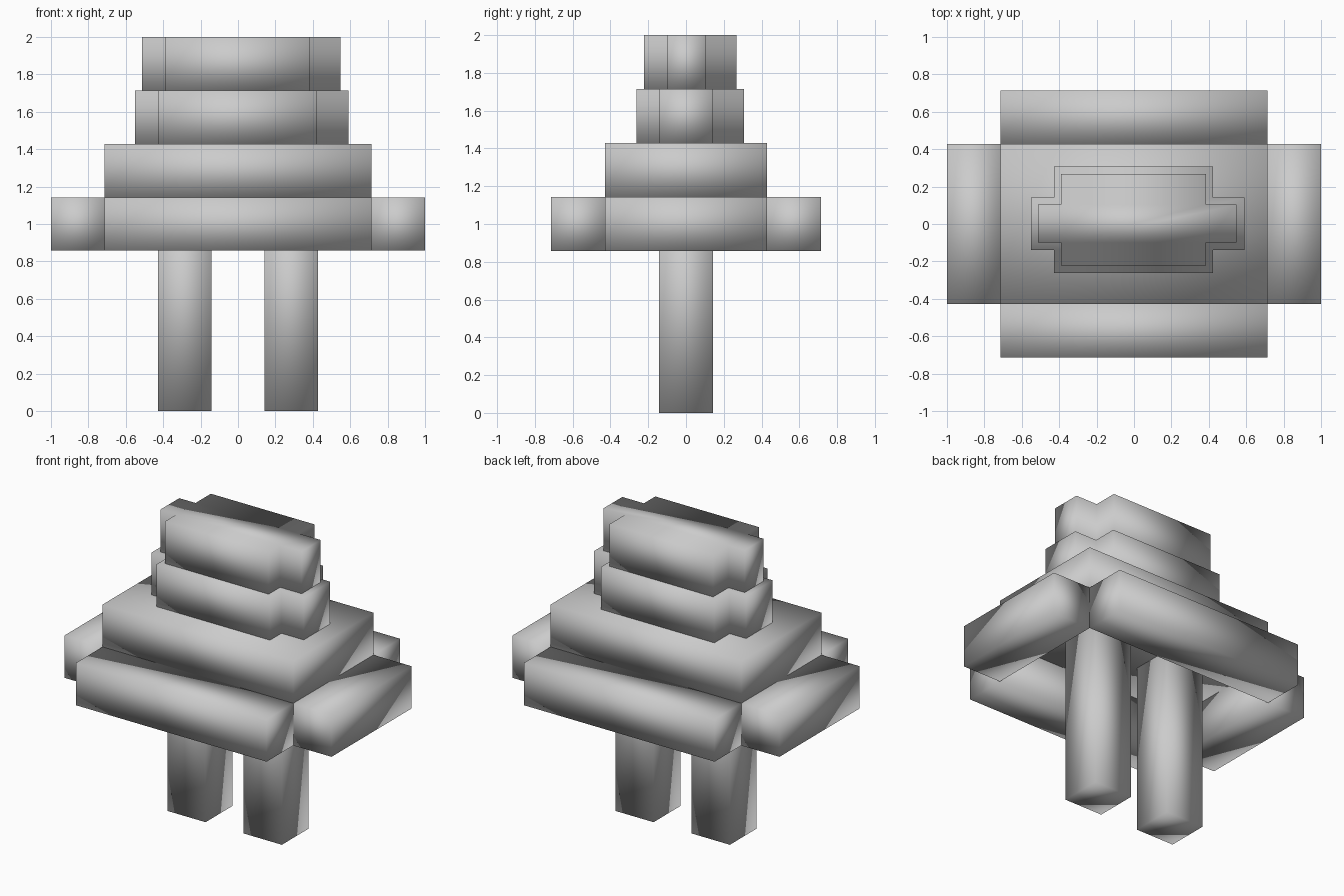
import bpy
import bmesh

cube = bpy.data.objects.get("Cube")
if cube:
    bpy.data.objects.remove(cube, do_unlink=True)

U = 2 / 7  # block unit

grey = bpy.data.materials.new("light grey")
grey.use_nodes = True
colour = (0.6, 0.6, 0.6, 1)
grey.diffuse_color = colour
grey.node_tree.nodes["Principled BSDF"].inputs["Base Color"].default_value = colour


def prism(name, outline, z0, z1):
    """Extrude a closed floor outline from z0 to z1, softly shaded."""
    bm = bmesh.new()
    base = bm.faces.new([bm.verts.new((x, y, z0)) for x, y in outline])
    top = bmesh.ops.extrude_face_region(bm, geom=[base], use_keep_orig=True)
    for v in top["geom"]:
        if isinstance(v, bmesh.types.BMVert):
            v.co.z = z1
    bmesh.ops.recalc_face_normals(bm, faces=bm.faces)
    for f in bm.faces:
        f.smooth = True
    mesh = bpy.data.meshes.new(name)
    bm.to_mesh(mesh)
    bm.free()
    mesh.materials.append(grey)
    obj = bpy.data.objects.new(name, mesh)
    bpy.context.collection.objects.link(obj)
    return obj


def rect(x0, x1, y0, y1):
    return [(x0, y0), (x1, y0), (x1, y1), (x0, y1)]


def cross(core_x, core_y, arm_x, arm_y):
    """Plus-shaped outline: a core block with a narrower arm on each side."""
    (cx0, cx1), (cy0, cy1) = core_x, core_y
    (ax0, ax1), (ay0, ay1) = arm_x, arm_y
    return [(cx0, cy0), (cx1, cy0), (cx1, ay0), (ax1, ay0), (ax1, ay1), (cx1, ay1),
            (cx1, cy1), (cx0, cy1), (cx0, ay1), (ax0, ay1), (ax0, ay0), (cx0, ay0)]


# Legs, running up through the open ring to the body
for side, s in (("left", 1), ("right", -1)):
    x0, x1 = sorted((s * U / 2, s * 1.5 * U))
    prism(side + "_leg", rect(x0, x1, -U / 2, U / 2), 0, 4 * U)

# Open ring of four bars around the body's foot
for s, long_name, end_name in ((-1, "front_bar", "right_bar"), (1, "back_bar", "left_bar")):
    y0, y1 = sorted((s * 1.5 * U, s * 2.5 * U))
    prism(long_name, rect(-2.5 * U, 2.5 * U, y0, y1), 3 * U, 4 * U)
    x0, x1 = sorted((s * 2.5 * U, s * 3.5 * U))
    prism(end_name, rect(x0, x1, -1.5 * U, 1.5 * U), 3 * U, 4 * U)

# Body slab
prism("body", rect(-2.5 * U, 2.5 * U, -1.5 * U, 1.5 * U), 4 * U, 5 * U)

# Two plus-shaped upper tiers, the top one slightly smaller
prism("lower_crown", cross((-0.427, 0.423), (-0.262, 0.307), (-0.55, 0.59), (-0.14, 0.143)),
      5 * U, 6 * U)
prism("upper_crown", cross((-0.39, 0.385), (-0.222, 0.267), (-0.512, 0.547), (-0.10, 0.103)),
      6 * U, 7 * U)
